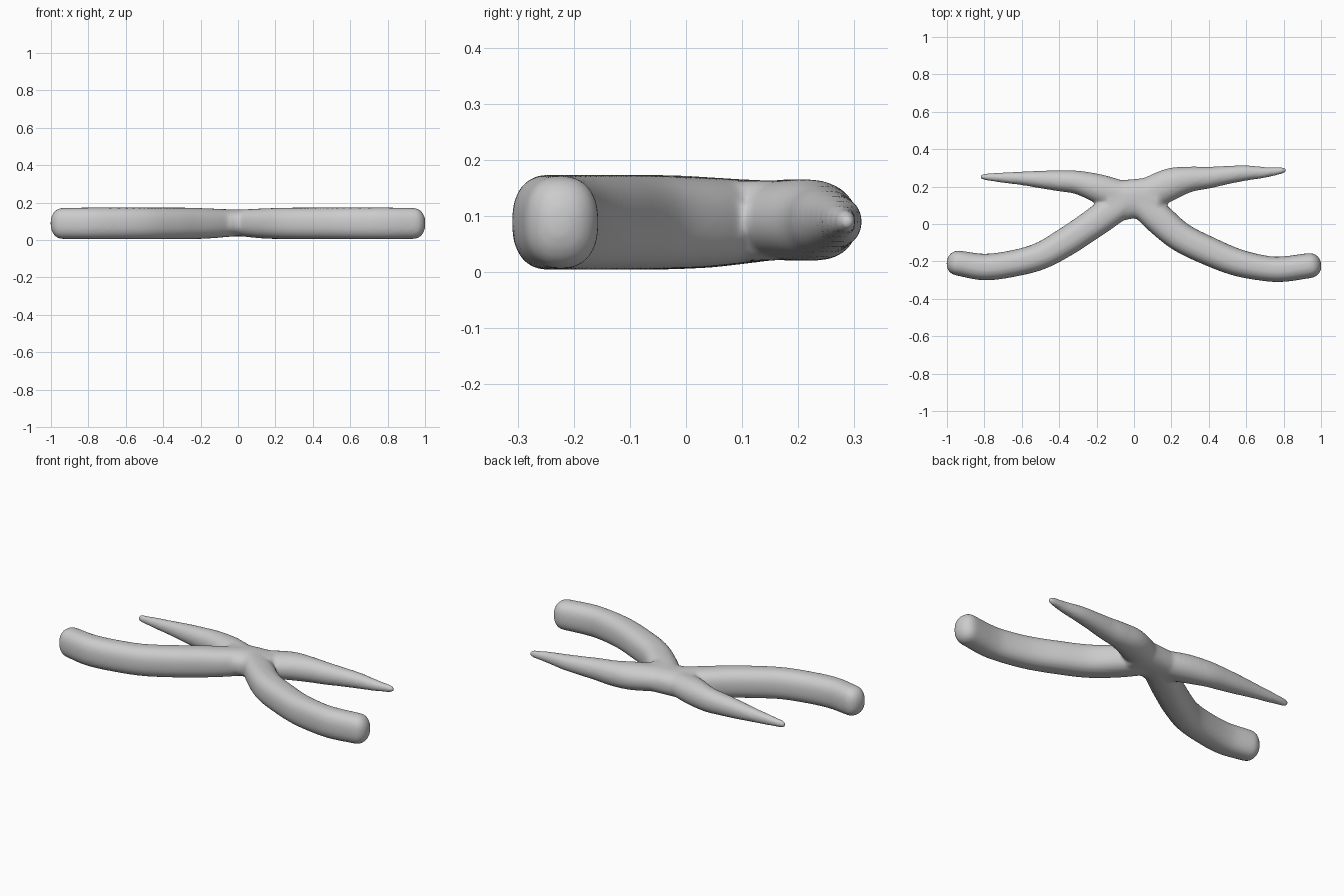
import bpy, bmesh, math
from mathutils import Vector

if "Cube" in bpy.data.objects:
    bpy.data.objects.remove(bpy.data.objects["Cube"])

SIDES = 28


def spline(pts, steps=6):
    """Catmull-Rom interpolation through tuples of any length."""
    p = [Vector(q) for q in pts]
    p = [p[0] * 2 - p[1]] + p + [p[-1] * 2 - p[-2]]
    out = []
    for i in range(1, len(p) - 2):
        a, b, c, d = p[i - 1:i + 3]
        for s in range(steps):
            t = s / steps
            out.append(0.5 * (2 * b + (c - a) * t + (2 * a - 5 * b + 4 * c - d) * t ** 2
                              + (3 * b - a - 3 * c + d) * t ** 3))
    return out + [p[-2]]


def limb(bm, pts, cap, power=2.4):
    """Closed tube; pts are (x, y, half width); heights are (half height, centre z)."""
    rows = spline(pts)
    # rounded end: continue along the last direction with shrinking rings
    d = (rows[-1] - rows[-2])
    d = Vector((d[0], d[1])).normalized()
    rings = [(Vector((r[0], r[1])), r[2], r[3], r[4]) for r in rows]
    end = rings[-1]
    for k in range(1, 7):
        a = math.radians(14 * k)
        rings.append((end[0] + d * cap * math.sin(a), end[1] * math.cos(a) ** 0.9,
                      end[2] * math.cos(a) ** 0.9, end[3]))
    loops = []
    for i, (c, w, h, z) in enumerate(rings):
        t = (rings[min(i + 1, len(rings) - 1)][0] - rings[max(i - 1, 0)][0]).normalized()
        side = Vector((-t.y, t.x))
        loop = []
        for k in range(SIDES):
            a = 2 * math.pi * k / SIDES
            ca, sa = math.cos(a), math.sin(a)
            u = math.copysign(abs(ca) ** (2 / power), ca) * w
            v = math.copysign(abs(sa) ** (2 / power), sa) * h
            loop.append(bm.verts.new((c.x + side.x * u, c.y + side.y * u, z + v)))
        loops.append(loop)
    for a, b in zip(loops, loops[1:]):
        for k in range(SIDES):
            n = (k + 1) % SIDES
            bm.faces.new((a[k], a[n], b[n], b[k]))
    bm.faces.new(loops[0][::-1])
    bm.faces.new(loops[-1])


bm = bmesh.new()
Z = 0.089
# thick rounded legs: x, y, half width, half height, centre z
limb(bm, [(0.02, 0.13, .075, .072, .092), (0.13, 0.03, .082, .08, Z), (0.25, -0.07, .079, .084, Z),
          (0.4, -0.145, .077, .085, Z), (0.55, -0.205, .073, .085, Z), (0.7, -0.237, .068, .085, Z),
          (0.8, -0.241, .068, .085, Z), (0.94, -0.222, .067, .083, Z)], 0.062)
limb(bm, [(-0.02, 0.14, .075, .072, .092), (-0.15, 0.05, .08, .08, Z), (-0.25, -0.02, .078, .084, Z),
          (-0.36, -0.093, .077, .085, Z), (-0.5, -0.171, .073, .085, Z), (-0.65, -0.212, .071, .085, Z),
          (-0.8, -0.23, .071, .085, Z), (-0.94, -0.209, .067, .083, Z)], 0.062)
# tapering arms
limb(bm, [(0.08, 0.16, .09, .07, .093), (0.2, 0.215, .085, .073, .093), (0.3, 0.239, .068, .068, .09),
          (0.4, 0.248, .058, .06, .09), (0.5, 0.262, .049, .051, .09), (0.6, 0.273, .041, .042, .09),
          (0.7, 0.276, .029, .031, .09), (0.79, 0.286, .018, .02, .09)], 0.024, 2.1)
limb(bm, [(-0.08, 0.15, .085, .07, .093), (-0.19, 0.19, .077, .073, .093), (-0.3, 0.222, .063, .068, .09),
          (-0.4, 0.231, .056, .06, .09), (-0.5, 0.238, .047, .051, .09), (-0.6, 0.244, .036, .04, .09),
          (-0.7, 0.248, .028, .03, .09), (-0.8, 0.252, .017, .02, .09)], 0.024, 2.1)
# central trunk joining the limbs
limb(bm, [(-0.14, 0.125, .095, .072, .092), (-0.08, 0.125, .108, .072, .092), (0.0, 0.135, .105, .072, .092),
          (0.08, 0.13, .122, .072, .092), (0.12, 0.13, .12, .072, .092)], 0.04)
bmesh.ops.recalc_face_normals(bm, faces=bm.faces[:])

mesh = bpy.data.meshes.new("forked_body")
bm.to_mesh(mesh)
bm.free()
body = bpy.data.objects.new("forked_body", mesh)
bpy.context.collection.objects.link(body)

grey = bpy.data.materials.new("plain grey")
grey.diffuse_color = (0.6, 0.6, 0.6, 1)
grey.use_nodes = True
grey.node_tree.nodes["Principled BSDF"].inputs["Base Color"].default_value = grey.diffuse_color
mesh.materials.append(grey)

# fuse the overlapping limbs and soften the joints
fuse = body.modifiers.new("fuse", 'REMESH')
fuse.mode = 'VOXEL'
fuse.voxel_size = 0.009
fuse.use_smooth_shade = True
soft = body.modifiers.new("soften", 'SMOOTH')
soft.factor = 0.5
soft.iterations = 8
